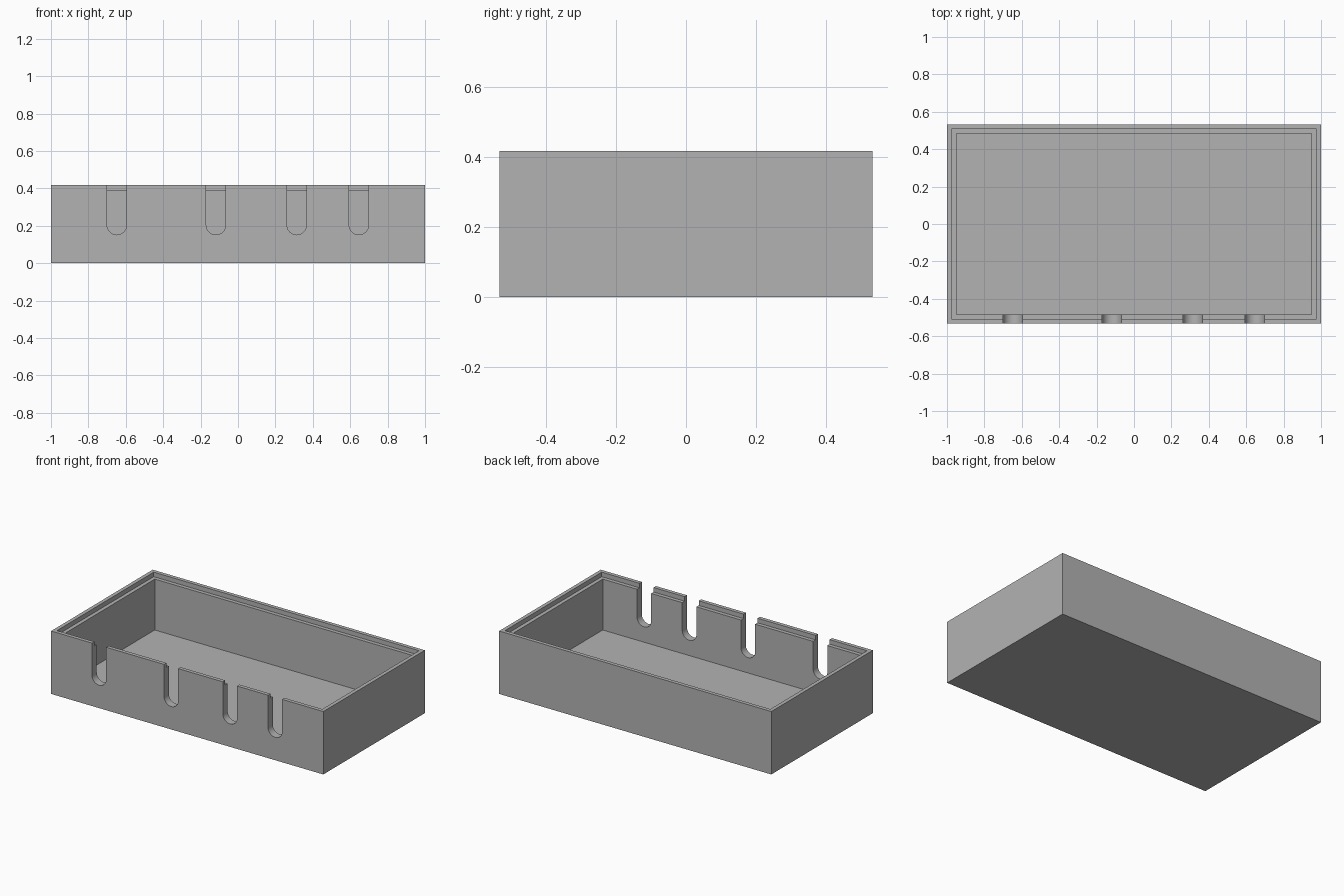
import bpy, bmesh, math

cube = bpy.data.objects.get("Cube")
if cube:
    bpy.data.objects.remove(cube, do_unlink=True)

HX, HY, H = 1.0, 0.533, 0.418      # outer half sizes and height
WALL, LIP = 0.05, 0.025            # wall thickness and rim step width
FLOOR, LEDGE = 0.05, 0.388         # floor top and rim step height
SLOT_R, SLOT_Z = 0.052, 0.204      # slot radius and arc centre height
SLOTS = (-0.648, -0.118, 0.314, 0.646)

grey = bpy.data.materials.new("plain grey")
grey.use_nodes = True
grey.diffuse_color = (0.45, 0.45, 0.45, 1)
grey.node_tree.nodes["Principled BSDF"].inputs["Base Color"].default_value = (0.45, 0.45, 0.45, 1)


def make_object(name, bm):
    bmesh.ops.recalc_face_normals(bm, faces=bm.faces)
    mesh = bpy.data.meshes.new(name)
    bm.to_mesh(mesh)
    bm.free()
    mesh.materials.append(grey)
    obj = bpy.data.objects.new(name, mesh)
    bpy.context.collection.objects.link(obj)
    return obj


# Open tray: rectangular rings running up the outside, over the rim, down inside
bm = bmesh.new()
rings = []
for inset, z in ((0, 0), (0, H), (LIP, H), (LIP, LEDGE), (WALL, LEDGE), (WALL, FLOOR)):
    x, y = HX - inset, HY - inset
    rings.append([bm.verts.new((sx * x, sy * y, z))
                  for sx, sy in ((-1, -1), (1, -1), (1, 1), (-1, 1))])
for a, b in zip(rings, rings[1:]):
    for i in range(4):
        j = (i + 1) % 4
        bm.faces.new((a[i], a[j], b[j], b[i]))
bm.faces.new(rings[0])
bm.faces.new(rings[-1])
tray = make_object("tray", bm)


# Round-bottomed cable slots, cut through the front wall only
def slot_cutter(cx):
    bm = bmesh.new()
    steps = 24
    outline = [(cx + SLOT_R, H + 0.1), (cx - SLOT_R, H + 0.1)]
    for i in range(steps + 1):
        a = math.pi * (1 + i / steps)
        outline.append((cx + SLOT_R * math.cos(a), SLOT_Z + SLOT_R * math.sin(a)))
    face = bm.faces.new([bm.verts.new((x, -HY - 0.1, z)) for x, z in outline])
    ext = bmesh.ops.extrude_face_region(bm, geom=[face])
    moved = [v for v in ext["geom"] if isinstance(v, bmesh.types.BMVert)]
    bmesh.ops.translate(bm, verts=moved, vec=(0, 0.1 + WALL + 0.05, 0))
    return make_object("slot_cutter", bm)


bpy.context.view_layer.objects.active = tray
for cx in SLOTS:
    cutter = slot_cutter(cx)
    mod = tray.modifiers.new("slot", 'BOOLEAN')
    mod.operation = 'DIFFERENCE'
    mod.solver = 'EXACT'
    mod.object = cutter
    bpy.ops.object.modifier_apply(modifier=mod.name)
    bpy.data.objects.remove(cutter, do_unlink=True)

# Smooth slot bottoms, crisp box edges
bpy.ops.object.select_all(action='DESELECT')
tray.select_set(True)
bpy.ops.object.shade_smooth_by_angle(angle=math.radians(30))
